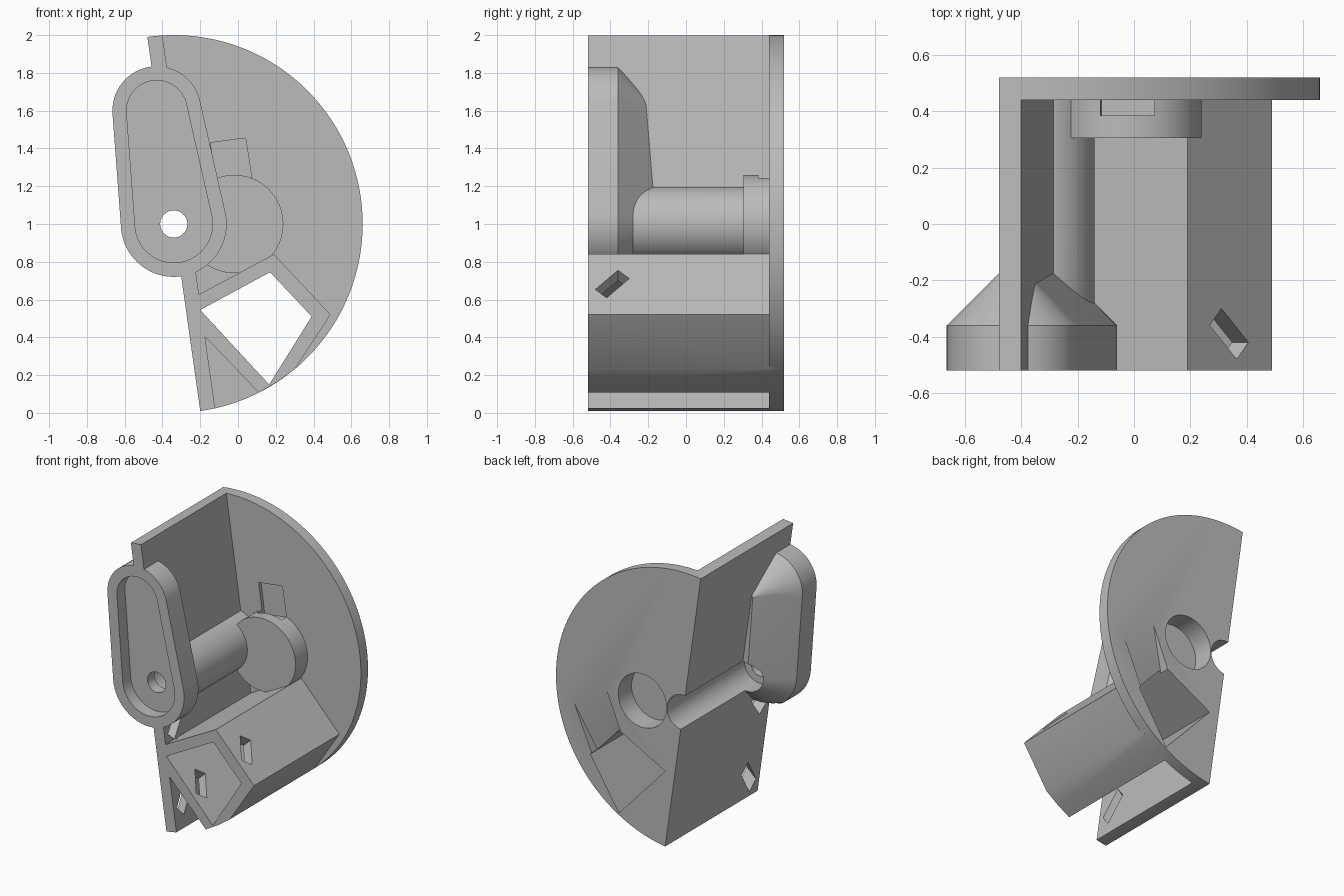
import bpy, bmesh, math
from mathutils import Vector

cube = bpy.data.objects.get("Cube")
if cube:
    bpy.data.objects.remove(cube, do_unlink=True)

grey = bpy.data.materials.new("plain_grey")
grey.use_nodes = True
COLOUR = (0.5, 0.5, 0.5, 1)
grey.diffuse_color = COLOUR
grey.node_tree.nodes["Principled BSDF"].inputs["Base Color"].default_value = COLOUR

HUB = Vector((-0.34, 1.0))      # axis of the pivot, in x and z
TOP = Vector((-0.43, 1.6))      # far end of the arm
CAP = Vector((-0.02, 1.0))      # axis of the round boss
ALONG = Vector((-0.14, 0.99)).normalized()   # up the straight wall
OUT = Vector((ALONG.y, -ALONG.x))            # away from the wall, to the inside


def circle(c, r, n=64):
    return [(c.x + r * math.cos(2 * math.pi * i / n),
             c.y + r * math.sin(2 * math.pi * i / n)) for i in range(n)]


def half_disc(r, n=96):
    return [HUB + r * (ALONG * math.cos(math.pi * i / n) + OUT * math.sin(math.pi * i / n))
            for i in range(n + 1)]


def solid(name, points):
    """Convex solid around a set of points."""
    bm = bmesh.new()
    for p in points:
        bm.verts.new(p)
    bmesh.ops.convex_hull(bm, input=bm.verts[:])
    bmesh.ops.dissolve_limit(bm, angle_limit=0.002, verts=bm.verts[:], edges=bm.edges[:])
    bmesh.ops.recalc_face_normals(bm, faces=bm.faces[:])
    mesh = bpy.data.meshes.new(name)
    bm.to_mesh(mesh)
    bm.free()
    mesh.materials.append(grey)
    ob = bpy.data.objects.new(name, mesh)
    bpy.context.collection.objects.link(ob)
    return ob


def layers(name, *sections):
    """Solid through outlines (x, z), each at its own depth y."""
    return solid(name, [(p[0], y, p[1]) for y, outline in sections for p in outline])


def prism(name, outline, y0, y1):
    return layers(name, (y0, outline), (y1, outline))


def stadium(r_low, r_high):
    return circle(HUB, r_low) + circle(TOP, r_high)


# Back plate and straight wall, from a half drum with its inside removed
bracket = prism("bracket", half_disc(1.0), -0.52, 0.52)


def combine(tool, operation):
    mod = bracket.modifiers.new(tool.name, "BOOLEAN")
    mod.operation = operation
    mod.solver = "EXACT"
    mod.object = tool
    bpy.context.view_layer.update()
    result = bpy.data.meshes.new_from_object(
        bracket.evaluated_get(bpy.context.evaluated_depsgraph_get()))
    bracket.modifiers.clear()
    bracket.data = result
    bpy.data.objects.remove(tool, do_unlink=True)


def add(tool):
    combine(tool, "UNION")


def cut(tool):
    combine(tool, "DIFFERENCE")


inner = HUB + OUT * 0.08
cut(prism("inside_space", [inner + ALONG * a + OUT * o for a in (-2, 2) for o in (0, 2)],
          -0.7, 0.44))

# Square tube along the lower edge
add(prism("tube_box", [(-0.22, 0.62), (0.19, 0.84), (0.49, 0.52), (0.3, 0.23),
                       (0.205, 0.162), (0.11, 0.107), (-0.18, 0.41)], -0.52, 0.46))

# Half round shaft housing, round boss and arm with tapered back
add(prism("shaft_housing", half_disc(0.2, 48), -0.4, 0.46))
add(prism("round_boss", circle(CAP, 0.26), 0.305, 0.46))
add(layers("arm", (-0.52, stadium(0.28, 0.235)), (-0.36, stadium(0.28, 0.235)),
           (-0.13, stadium(0.05, 0.005))))

# Arm pocket, pivot hole, shaft groove and boss recess
cut(prism("arm_pocket", stadium(0.205, 0.16), -0.6, -0.43))
cut(prism("pivot_hole", circle(HUB, 0.072, 40), -0.6, 0))
cut(prism("shaft_groove", circle(HUB, 0.125), -0.35, 0.6))
cut(prism("boss_recess", circle(CAP, 0.19), 0.37, 0.6))
cut(prism("tab_recess", [(-0.145, 1.43), (0.04, 1.455), (0.075, 1.23), (-0.115, 1.205)],
          0.385, 0.465))

# Opening of the square tube, with a ramp at the back
cut(prism("tube_opening", [(-0.2, 0.545), (0.17, 0.745), (0.39, 0.51), (0.165, 0.15)],
          -0.6, 0.6))
cut(layers("ramp", (0.45, [(0.15, 0.73), (0.37, 0.5)]),
           (0.525, [(0.15, 0.73), (0.37, 0.5), (0.53, 0.87), (0.28, 1.04)])))


# Slanted tie slots through the tube and the wall
def tie_slot(centre, direction, reach_out, reach_in):
    d = Vector(direction).normalized()
    t = Vector((d.y, -d.x))
    pts = []
    for y, s in ((-0.48, 0.04), (-0.42, 0.1), (-0.3, -0.04), (-0.36, -0.1)):
        for reach in (reach_out, -reach_in):
            p = Vector(centre) + t * s + d * reach
            pts.append((p.x, y, p.y))
    cut(solid("tie_slot", pts))


tie_slot((0.335, 0.68), (0.73, 0.68), 0.2, 0.9)
tie_slot((-0.26, 0.72), OUT, 0.07, 0.3)

# Smooth the round faces, keep the edges sharp
bpy.ops.object.select_all(action="DESELECT")
bracket.select_set(True)
bpy.context.view_layer.objects.active = bracket
bpy.ops.object.shade_smooth_by_angle(angle=math.radians(25))
